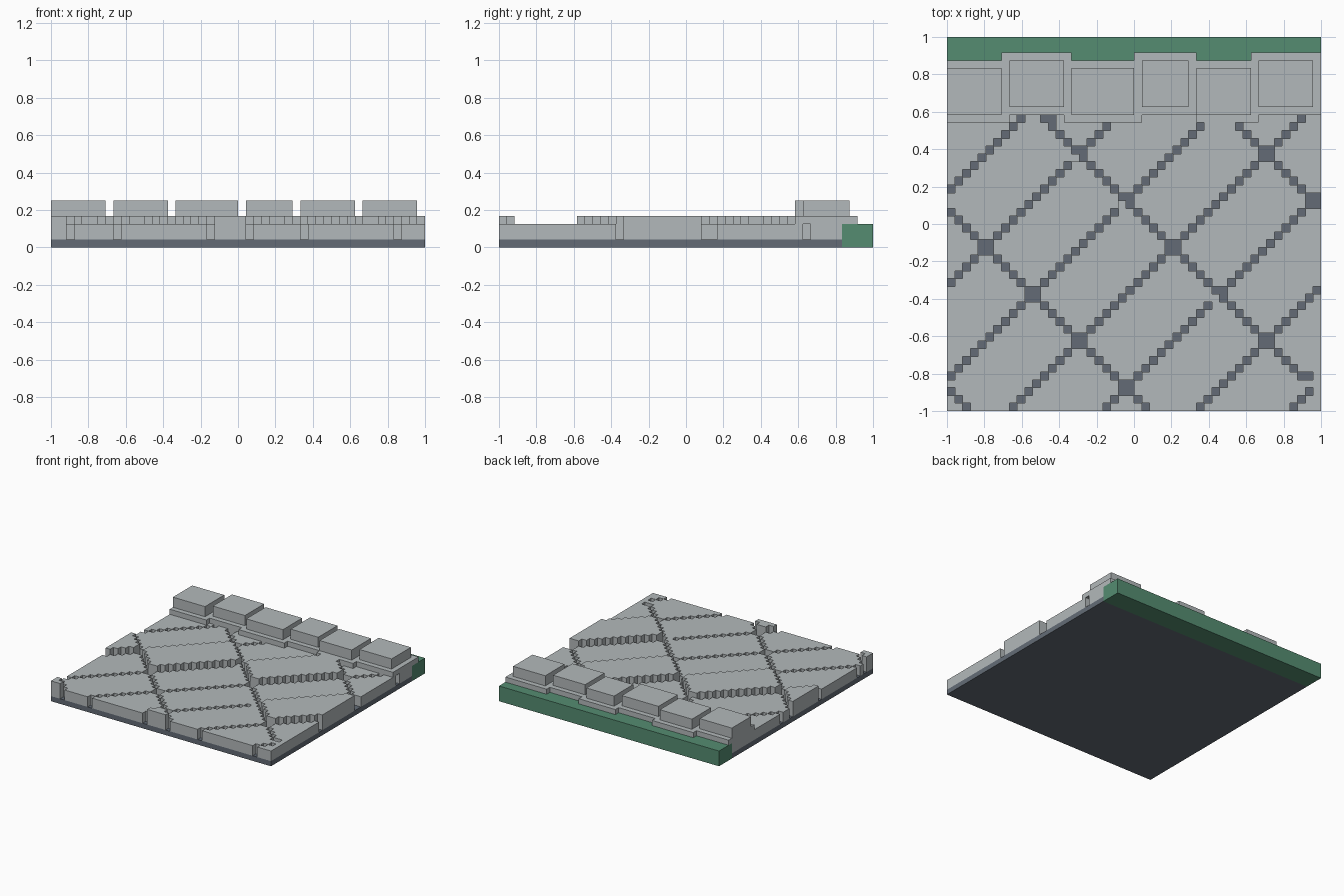
import bpy, bmesh

cube = bpy.data.objects.get("Cube")
if cube:
    bpy.data.objects.remove(cube, do_unlink=True)

N = 48            # cells along each side
U = 2.0 / N       # cell size


def material(name, rgb):
    m = bpy.data.materials.new(name)
    m.use_nodes = True
    col = (*rgb, 1.0)
    m.diffuse_color = col
    bsdf = m.node_tree.nodes["Principled BSDF"]
    bsdf.inputs["Base Color"].default_value = col
    bsdf.inputs["Roughness"].default_value = 0.9
    return m


STONE = material("light grey stone", (0.45, 0.485, 0.495))
MORTAR = material("dark slate", (0.125, 0.148, 0.18))
GRASS = material("grass green", (0.09, 0.265, 0.165))


def solid(name, cells, z0, z1, mat):
    """Extrude a set of grid cells from level z0 to z1 as one clean solid."""
    bm = bmesh.new()
    verts = {}

    def vert(i, j):
        if (i, j) not in verts:
            verts[i, j] = bm.verts.new((i * U - 1, j * U - 1, z0 * U))
        return verts[i, j]

    for i, j in cells:
        bm.faces.new([vert(i, j), vert(i, j + 1), vert(i + 1, j + 1), vert(i + 1, j)])
    ret = bmesh.ops.extrude_face_region(bm, geom=bm.faces[:], use_keep_orig=True)
    top = [g for g in ret["geom"] if isinstance(g, bmesh.types.BMVert)]
    bmesh.ops.translate(bm, verts=top, vec=(0, 0, (z1 - z0) * U))
    bmesh.ops.recalc_face_normals(bm, faces=bm.faces[:])
    bmesh.ops.dissolve_limit(bm, angle_limit=0.02, verts=bm.verts[:], edges=bm.edges[:])
    me = bpy.data.meshes.new(name)
    bm.to_mesh(me)
    bm.free()
    me.materials.append(mat)
    ob = bpy.data.objects.new(name, me)
    bpy.context.collection.objects.link(ob)
    return ob


def box(name, i0, i1, j0, j1, z0, z1, mat):
    bm = bmesh.new()
    bmesh.ops.create_cube(bm, size=1)
    for v in bm.verts:
        v.co = ((i1 if v.co.x > 0 else i0) * U - 1,
                (j1 if v.co.y > 0 else j0) * U - 1,
                (z1 if v.co.z > 0 else z0) * U)
    me = bpy.data.meshes.new(name)
    bm.to_mesh(me)
    bm.free()
    me.materials.append(mat)
    ob = bpy.data.objects.new(name, me)
    bpy.context.collection.objects.link(ob)
    return ob


# Mortar bed and grass verge
box("mortar_bed", 0, N, 0, 44, 0, 1, MORTAR)
box("grass_verge", 0, N, 44, N, 0, 3, GRASS)

# Diagonal joints split the floor into pavers
FALLING = (2, 25, 49, 73)                       # i + j
RISING = (28, 16, 4, -8, -20, -32, -44)         # j - i
RAISED = {(0, 3), (1, 1), (1, 5), (2, 2), (3, 3), (3, 5)}
# Joint cells blocked by a neighbouring paver, and chipped paver cells
FILLED = {(16, 32): (2, 1), (22, 26): (2, 3), (34, 14): (2, 4),
          (46, 3): (3, 6), (47, 2): (3, 6), (47, 3): (3, 6)}
CHIPPED = {(13, 37), (46, 4)}

pavers = {}
for i in range(N):
    for j in range(44):
        key = FILLED.get((i, j))
        if key is None:
            if i + j in FALLING or j - i in RISING or (i, j) in CHIPPED:
                continue
            key = (sum(i + j > s for s in FALLING), sum(j - i < d for d in RISING))
        pavers.setdefault(key, set()).add((i, j))

for (row, col), cells in sorted(pavers.items()):
    if (row, col) in RAISED:
        cells = {c for c in cells if c[1] < 37}
        solid(f"raised_paver_{row}_{col}", cells, 1, 4, STONE)
    else:
        solid(f"paver_{row}_{col}", cells, 1, 3, STONE)

# Kerb course with staggered front and back edges
SECTIONS = [(0, 7, 37, 45), (7, 8, 37, 46), (8, 15, 38, 46), (15, 16, 37, 46),
            (16, 24, 37, 45), (24, 25, 37, 46), (25, 32, 38, 46),
            (32, 39, 37, 45), (39, 40, 37, 46), (40, 48, 38, 46)]
kerb = {(i, j) for a, b, c, d in SECTIONS for i in range(a, b) for j in range(c, d)}
solid("kerb_course", kerb, 3, 4, STONE)

# Kerb blocks, alternately set forward and back
for n, (a, b) in enumerate([(0, 7), (8, 15), (16, 24), (25, 31), (32, 39), (40, 47)]):
    s = 38 + n % 2
    box(f"kerb_block_{n + 1}", a, b, s, s + 6, 4, 6, STONE)
